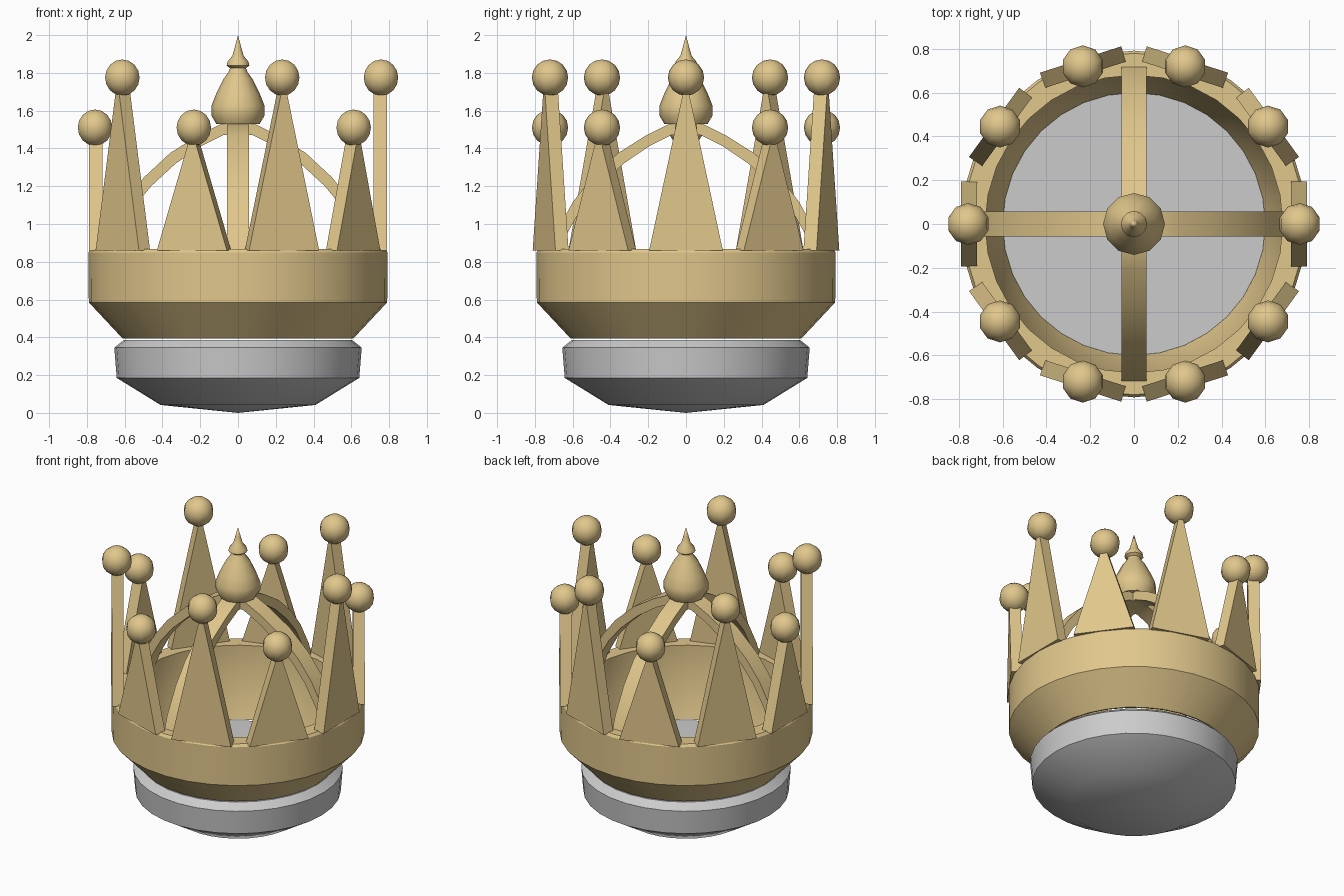
import bpy, bmesh, math
from mathutils import Matrix

if "Cube" in bpy.data.objects:
    bpy.data.objects.remove(bpy.data.objects["Cube"])

gold = bpy.data.materials.new("gold")
gold.diffuse_color = (0.75, 0.57, 0.26, 1)
gold.use_nodes = True
gold.node_tree.nodes["Principled BSDF"].inputs["Base Color"].default_value = gold.diffuse_color


def finish(name, bm, mat=None, smooth=None):
    bmesh.ops.recalc_face_normals(bm, faces=bm.faces)
    me = bpy.data.meshes.new(name)
    bm.to_mesh(me)
    bm.free()
    ob = bpy.data.objects.new(name, me)
    bpy.context.collection.objects.link(ob)
    if mat:
        me.materials.append(mat)
    if smooth:
        bpy.ops.object.select_all(action='DESELECT')
        ob.select_set(True)
        bpy.context.view_layer.objects.active = ob
        bpy.ops.object.shade_smooth_by_angle(angle=math.radians(smooth))
    return ob


def lathe(name, profile, sides, mat=None, closed=False, smooth=30):
    bm = bmesh.new()
    vs = [bm.verts.new((r, 0, z)) for r, z in profile]
    pairs = list(zip(vs, vs[1:])) + ([(vs[-1], vs[0])] if closed else [])
    edges = [bm.edges.new(p) for p in pairs]
    bmesh.ops.spin(bm, geom=vs + edges, cent=(0, 0, 0), axis=(0, 0, 1),
                   angle=math.tau, steps=sides)
    bmesh.ops.remove_doubles(bm, verts=bm.verts, dist=0.0005)
    return finish(name, bm, mat, smooth)


def prism(name, outline, lo, hi, matrix, mat):
    # outline lies in local x/z and is extruded along local y
    bm = bmesh.new()
    f = bm.faces.new([bm.verts.new((x, lo, z)) for x, z in outline])
    ext = bmesh.ops.extrude_face_region(bm, geom=[f])["geom"]
    moved = [v for v in ext if isinstance(v, bmesh.types.BMVert)]
    bmesh.ops.translate(bm, verts=moved, vec=(0, hi - lo, 0))
    bmesh.ops.transform(bm, matrix=matrix, verts=bm.verts)
    return finish(name, bm, mat, 30)


# Grey base plug
lathe("base_plug", [(0, 0), (0.41, 0.042), (0.642, 0.185), (0.655, 0.345),
                    (0.605, 0.385), (0, 0.385)], 32)

# Hollow gold band with flared underside
lathe("band", [(0.61, 0.393), (0.79, 0.585), (0.792, 0.85), (0.78, 0.868),
               (0.68, 0.868), (0.68, 0.625), (0.60, 0.393)], 32, gold, closed=True)

# Ten alternating tall and short points with ball tips
for k in range(10):
    a = k * math.radians(36)
    apex, ball_z = (1.73, 1.775) if k % 2 == 0 else (1.47, 1.51)
    turn = Matrix.Rotation(a - math.pi / 2, 4, 'Z')
    prism(f"point_{k}", [(-0.195, 0.86), (0.195, 0.86), (0.008, apex), (-0.008, apex)],
          0.717, 0.79, turn, gold)
    bm = bmesh.new()
    bmesh.ops.create_uvsphere(bm, u_segments=10, v_segments=8, radius=0.096)
    bmesh.ops.translate(bm, verts=bm.verts,
                        vec=(0.757 * math.cos(a), 0.757 * math.sin(a), ball_z))
    finish(f"point_ball_{k}", bm, gold, 50)

# Two crossed arches
outer = [(0.74, 0.80), (0.69, 0.95), (0.60, 1.115), (0.50, 1.245), (0.36, 1.375),
         (0.21, 1.47), (0.09, 1.53)]
inner = [(0.685, 0.80), (0.635, 0.94), (0.55, 1.09), (0.46, 1.20), (0.33, 1.32),
         (0.19, 1.415), (0.08, 1.47)]
outline = outer + [(-x, z) for x, z in reversed(outer)]
outline += [(-x, z) for x, z in inner] + list(reversed(inner))
for i in range(2):
    prism(f"arch_{i}", outline, -0.057, 0.057, Matrix.Rotation(i * math.pi / 2, 4, 'Z'), gold)

# Finial on top of the arches
lathe("finial", [(0, 1.525), (0.115, 1.53), (0.141, 1.575), (0.141, 1.625), (0.115, 1.69),
                 (0.075, 1.77), (0.05, 1.805), (0.042, 1.825), (0.06, 1.838), (0.055, 1.86),
                 (0.03, 1.89), (0.016, 1.94), (0, 2.0)], 12, gold, smooth=40)
